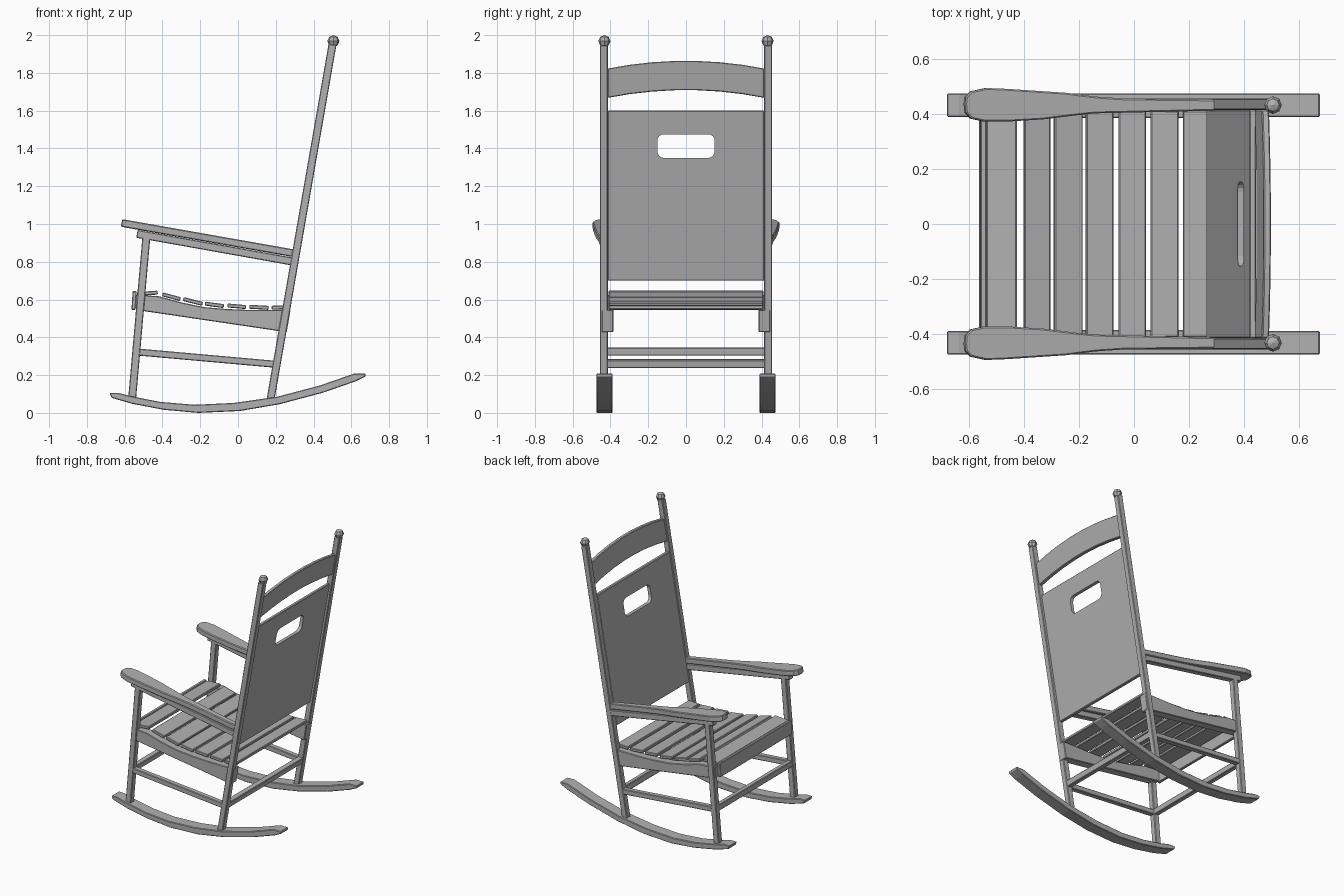
import bpy, bmesh, math
from mathutils import Vector

if "Cube" in bpy.data.objects:
    bpy.data.objects.remove(bpy.data.objects["Cube"])

SLOPE = 0.1745                       # backward lean of the rear posts
paint = bpy.data.materials.new("grey_paint")
paint.diffuse_color = (0.44, 0.44, 0.44, 1)
paint.use_nodes = True
paint.node_tree.nodes["Principled BSDF"].inputs["Base Color"].default_value = paint.diffuse_color


def post_x(z):
    return 0.173 + (z - 0.075) * SLOPE


def solid(name, loop, offset, mirror=False, bevel=0.004):
    """Closed prism: a 3D outline swept along an offset vector, edges eased."""
    bm = bmesh.new()
    n = len(loop)
    a = [bm.verts.new(p) for p in loop]
    b = [bm.verts.new(Vector(p) + Vector(offset)) for p in loop]
    bm.faces.new(a)
    bm.faces.new(b[::-1])
    for i in range(n):
        j = (i + 1) % n
        bm.faces.new((a[j], a[i], b[i], b[j]))
    bmesh.ops.recalc_face_normals(bm, faces=bm.faces)
    me = bpy.data.meshes.new(name)
    bm.to_mesh(me)
    bm.free()
    me.materials.append(paint)
    ob = bpy.data.objects.new(name, me)
    bpy.context.collection.objects.link(ob)
    if bevel:
        bev = ob.modifiers.new("bevel", 'BEVEL')
        bev.width, bev.segments = bevel, 1
        bev.limit_method, bev.angle_limit = 'ANGLE', math.radians(50)
    if mirror:
        m = ob.modifiers.new("mirror", 'MIRROR')
        m.use_axis = (False, True, False)
        m.use_mirror_merge = False
    return ob


def side_profile(name, pts, y0, y1, mirror=False):
    return solid(name, [(x, y0, z) for x, z in pts], (0, y1 - y0, 0), mirror)


def bar(name, p, q, thick, y0, y1, mirror=False):
    """Straight bar from p to q in the side plane, centred on the line."""
    p, q = Vector(p), Vector(q)
    d = (q - p).normalized()
    n = Vector((-d.y, d.x)) * thick / 2
    return side_profile(name, [p + n, q + n, q - n, p - n], y0, y1, mirror)


def back_plate(name, yz, thick, shift=0.0, bevel=0.004):
    """Plate lying in the leaning plane of the rear posts."""
    loop = [(post_x(z) + shift - thick / 2, y, z) for y, z in yz]
    return solid(name, loop, (thick, 0, 0), False, bevel)


# Curved rockers
side_profile("rocker", [
    (-0.68, 0.106), (-0.635, 0.106), (-0.55, 0.085), (-0.41, 0.058),
    (-0.23, 0.043), (-0.02, 0.053), (0.205, 0.085), (0.43, 0.144),
    (0.615, 0.208), (0.675, 0.208), (0.675, 0.192), (0.62, 0.166),
    (0.45, 0.107), (0.22, 0.046), (0.01, 0.010), (-0.21, 0.0),
    (-0.39, 0.016), (-0.56, 0.048), (-0.67, 0.08)], 0.388, 0.474, True)

# Legs and rear posts
bar("front_leg", (-0.562, 0.06), (-0.483, 0.955), 0.042, 0.414, 0.456, True)
bar("rear_post", (post_x(0.06), 0.06), (post_x(1.95), 1.95), 0.042, 0.414, 0.456, True)

# Ball finials
for s, side in ((-1, "left"), (1, "right")):
    bpy.ops.mesh.primitive_uv_sphere_add(segments=8, ring_count=4, radius=0.032,
                                         location=(0.505, s * 0.432, 1.968))
    bpy.context.object.name = "finial_" + side
    bpy.context.object.data.materials.append(paint)

# Armrests: paddle outline sloping down to the posts, with a rail beneath
paddle = [(-0.613, 0.435), (-0.61, 0.462), (-0.59, 0.482), (-0.535, 0.494),
          (-0.46, 0.491), (-0.25, 0.477), (-0.14, 0.463), (-0.04, 0.456),
          (0.30, 0.452), (0.30, 0.412), (-0.14, 0.402), (-0.20, 0.396),
          (-0.33, 0.380), (-0.46, 0.372), (-0.54, 0.372), (-0.59, 0.383),
          (-0.61, 0.405)]
solid("armrest", [(x, y, 1.025 - 0.176 * (x + 0.61)) for x, y in paddle],
      (-0.007, 0, -0.040), True, 0.005)
bar("arm_rail", (-0.535, 0.948), (0.285, 0.802), 0.042, 0.414, 0.456, True)

# Seat side rails with dished top
side_profile("seat_rail", [
    (-0.54, 0.625), (-0.42, 0.618), (-0.30, 0.585), (-0.18, 0.560),
    (-0.06, 0.550), (0.06, 0.545), (0.278, 0.545), (0.258, 0.427),
    (-0.54, 0.545)], 0.385, 0.447, True)

# Seat slats follow the dish
slats = [((-0.535, 0.629), (-0.425, 0.637)), ((-0.40, 0.628), (-0.305, 0.602)),
         ((-0.29, 0.603), (-0.188, 0.577)), ((-0.175, 0.579), (-0.075, 0.565)),
         ((-0.056, 0.569), (0.043, 0.560)), ((0.06, 0.562), (0.162, 0.556)),
         ((0.178, 0.557), (0.268, 0.559))]
for i, (p, q) in enumerate(slats):
    bar(f"seat_slat_{i + 1}", p, q, 0.021, -0.41, 0.41)

# Front apron
bar("seat_apron", (-0.553, 0.545), (-0.547, 0.645), 0.022, -0.41, 0.41)

# Stretchers
bar("side_stretcher", (-0.54, 0.323), (0.215, 0.256), 0.037, 0.416, 0.454, True)
bar("front_stretcher", (-0.541, 0.305), (-0.537, 0.346), 0.038, -0.42, 0.42)
bar("rear_stretcher", (post_x(0.24), 0.24), (post_x(0.283), 0.283), 0.038, -0.42, 0.42)

# Back panel with rounded hand hole
panel = back_plate("back_panel", [(-0.415, 0.70), (0.415, 0.70),
                                  (0.415, 1.60), (-0.415, 1.60)], 0.024, -0.007)
hole = []
r = 0.035
for cy, cz, start in ((0.117, 1.44, 0), (-0.117, 1.44, 90),
                      (-0.117, 1.385, 180), (0.117, 1.385, 270)):
    for k in range(5):
        t = math.radians(start + k * 22.5)
        hole.append((cy + r * math.cos(t), cz + r * math.sin(t)))
cutter = back_plate("hand_hole_cutter", hole, 0.2, 0, 0)
cut = panel.modifiers.new("hand_hole", 'BOOLEAN')
cut.operation, cut.object = 'DIFFERENCE', cutter
cutter.hide_render = True
cutter.display_type = 'WIRE'

# Arched headrest, upper and lower edges share one arc
N = 7
ys = [-0.415 + 0.83 * i / N for i in range(N + 1)]
arc = [(y, 1.864 - 0.041 * (y / 0.415) ** 2) for y in ys]
back_plate("headrest", arc + [(y, z - 0.155) for y, z in arc[::-1]], 0.026)
